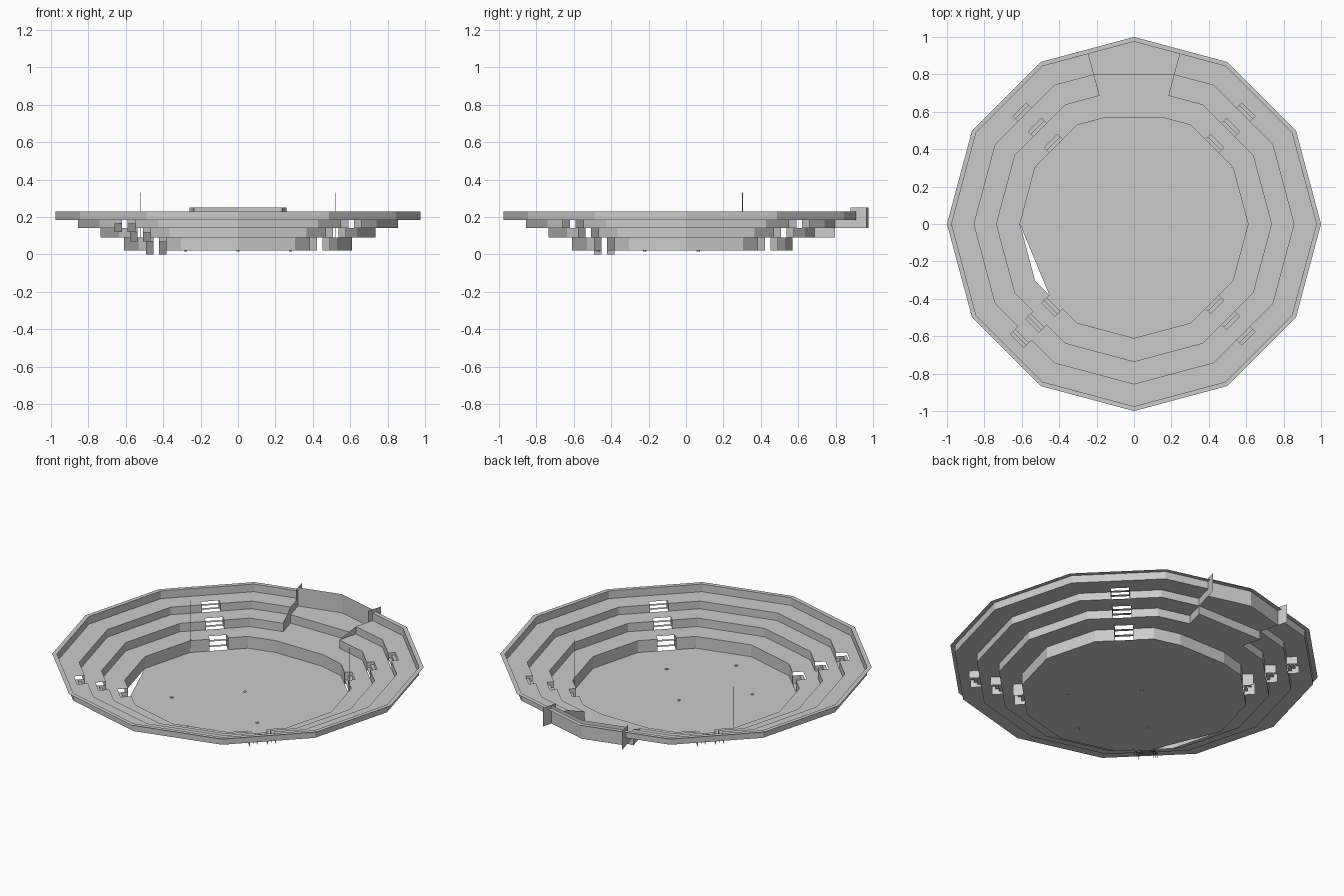
import bpy, bmesh
from math import cos, sin, radians
from mathutils import Vector

if "Cube" in bpy.data.objects:
    bpy.data.objects.remove(bpy.data.objects["Cube"])

C15 = cos(radians(15))
HALF_W, DEPTH = 0.05, 0.058            # stair notch half width and depth
STAIRS = (135, 225, 315, 405)
RADII = (0.61, 0.735, 0.855, 0.975)
LEVELS = (0.02, 0.09, 0.14, 0.185, 0.23)


def make(name, faces):
    bm = bmesh.new()
    for f in faces:
        bm.faces.new([bm.verts.new(p) for p in f])
    bmesh.ops.remove_doubles(bm, verts=bm.verts, dist=0.0005)
    me = bpy.data.meshes.new(name)
    bm.to_mesh(me)
    bm.free()
    ob = bpy.data.objects.new(name, me)
    bpy.context.collection.objects.link(ob)
    return ob


def polar(r, deg, z=0.0):
    return Vector((r * cos(radians(deg)), r * sin(radians(deg)), z))


def local(deg, along, side, z):
    # point in the frame of a stair: outward distance, sideways offset, height
    c, s = cos(radians(deg)), sin(radians(deg))
    return Vector((c * along - s * side, s * along + c * side, z))


def keys(r):
    # plan points from one side of the box channel round to the other
    pts = [polar(r * C15, 105)]
    for a in range(120, 421, 30):
        pts.append(polar(r, a))
        if a + 15 in STAIRS:
            pts += [local(a + 15, r * C15, -HALF_W, 0), local(a + 15, r * C15, HALF_W, 0)]
    return pts + [polar(r * C15, 75)]


def notch_at(p, q):
    return (p - q).length < 2.05 * HALF_W and abs(abs((p + q).x) - abs((p + q).y)) < 0.01


def at(p, z):
    return Vector((p.x, p.y, z))


# Seating terraces: risers and treads
walls, treads = [], []
for i, r in enumerate(RADII):
    pts = keys(r)
    z0, z1 = LEVELS[i], LEVELS[i + 1]
    out = keys(RADII[i + 1]) if i < 3 else None
    for j in range(len(pts) - 1):
        p, q = pts[j], pts[j + 1]
        gap = notch_at(p, q) and i < 3
        if not gap:
            walls.append([at(p, z0), at(q, z0), at(q, z1), at(p, z1)])
        if out:
            if gap:
                shift = (p + q).normalized() * DEPTH
                p, q = p + shift, q + shift
            a, b = out[j], out[j + 1]
            treads.append([at(p, z1), at(q, z1), at(b, z1), at(a, z1)])
make("terrace_risers", walls)
make("terrace_treads", treads)

# Flat rim all the way round
make("rim", [[polar(0.975, a, 0.23), polar(1, a, 0.23), polar(1, a + 30, 0.23), polar(0.975, a + 30, 0.23)]
             for a in range(0, 360, 30)])

# Arena floor, with one corner left open beside the front left stair
floor = [at(p, 0.02) for p in keys(0.61)]
corner = polar(0.61, 210, 0.02)
make("arena_floor", [[p for p in floor if (p - corner).length > 0.01]])

# Open stairs with hanging side plates
for deg in STAIRS:
    drop = 0.02 if deg == 225 else 0.0
    faces = []
    for i in range(3):
        a = RADII[i] * C15
        z0, z1 = LEVELS[i] - drop, LEVELS[i + 1] - drop
        for s in (-HALF_W, HALF_W):
            faces.append([local(deg, a, s, z0), local(deg, a + DEPTH, s, z0),
                          local(deg, a + DEPTH, s, z1), local(deg, a, s, z1)])
        n = 3
        for k in range(n):
            u0, u1 = a + DEPTH * k / n, a + DEPTH * (k + 1) / n
            z = z0 + (z1 - z0) * (k + 1) / n
            faces.append([local(deg, u0, -HALF_W, z), local(deg, u1, -HALF_W, z),
                          local(deg, u1, HALF_W, z), local(deg, u0, HALF_W, z)])
    make("stair", faces)

# Spectator box: lower platform, upper platform, risers and back wall
L = [polar(r * C15, 105) for r in RADII]
R = [polar(r * C15, 75) for r in RADII]
back = Vector((0, 0.975, 0))


def upright(p, q, z0, z1):
    return [at(p, z0), at(q, z0), at(q, z1), at(p, z1)]


make("box_platform", [
    [at(p, 0.09) for p in (L[0], R[0], R[2], L[2])],
    [at(p, 0.14) for p in (L[2], R[2], R[3], back, L[3])],
    upright(L[0], R[0], 0.02, 0.09),
    upright(L[2], R[2], 0.09, 0.14),
    upright(L[3], back, 0.14, 0.25),
    upright(back, R[3], 0.14, 0.25)])

# Side walls of the box, rising at the rim
sides = []
for a in (75, 105):
    sides.append([polar(RADII[1] * C15, a, 0.09), polar(RADII[2] * C15, a, 0.09),
                  polar(RADII[2] * C15, a, 0.185), polar(RADII[2] * C15, a, 0.14),
                  polar(RADII[1] * C15, a, 0.14)][:3] + [polar(RADII[1] * C15, a, 0.14)])
    sides.append([polar(RADII[2] * C15, a, 0.14), polar(RADII[3] * C15, a, 0.14),
                  polar(RADII[3] * C15, a, 0.185), polar(RADII[2] * C15, a, 0.185)])
    sides.append([polar(0.91, a, 0.14), polar(1.0, a, 0.14),
                  polar(1.0, a, 0.25), polar(0.91, a, 0.25)])
make("box_side_walls", sides)


def rod(name, x, y, z0, z1, rad):
    bpy.ops.mesh.primitive_cylinder_add(vertices=6, radius=rad, depth=z1 - z0,
                                        location=(x, y, (z0 + z1) / 2))
    bpy.context.object.name = name


# Thin poles and small floor studs
for x in (-0.52, 0.52):
    rod("pole", x, 0.302, 0.05, 0.33, 0.0015)
for x, y in ((0, -0.47), (0.28, -0.22), (-0.28, -0.22), (0, 0.065)):
    rod("floor_stud", x, y, 0.016, 0.024, 0.009)
